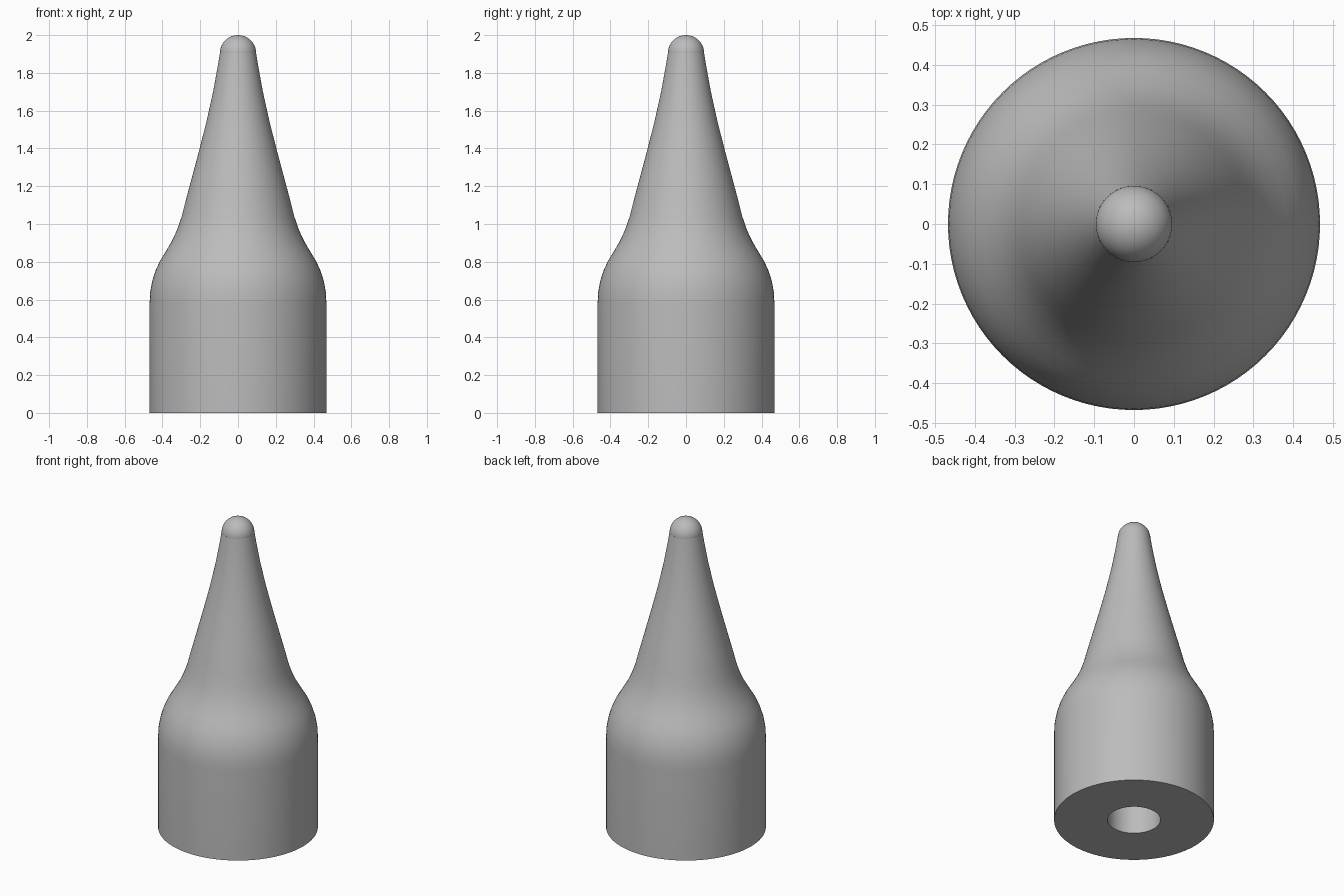
import bpy
import bmesh
import math

SEGMENTS = 96

cube = bpy.data.objects.get("Cube")
if cube:
    bpy.data.objects.remove(cube, do_unlink=True)

# Single grey material
grey = bpy.data.materials.new("plain_grey")
grey.use_nodes = True
color = (0.5, 0.5, 0.5, 1)
grey.diffuse_color = color
grey.node_tree.nodes["Principled BSDF"].inputs["Base Color"].default_value = color


def finish(name, bm):
    """Turn a bmesh into a smooth-shaded grey object."""
    bmesh.ops.recalc_face_normals(bm, faces=bm.faces)
    mesh = bpy.data.meshes.new(name)
    bm.to_mesh(mesh)
    bm.free()
    mesh.materials.append(grey)
    obj = bpy.data.objects.new(name, mesh)
    bpy.context.collection.objects.link(obj)
    bpy.ops.object.select_all(action="DESELECT")
    obj.select_set(True)
    bpy.context.view_layer.objects.active = obj
    bpy.ops.object.shade_smooth_by_angle(angle=math.radians(35))
    return obj


def lathe(name, profile):
    """Spin a closed (radius, height) loop around z."""
    bm = bmesh.new()
    verts = [bm.verts.new((r, 0, z)) for r, z in profile]
    edges = [bm.edges.new((v, verts[i - 1])) for i, v in enumerate(verts)]
    bmesh.ops.spin(bm, geom=verts + edges, cent=(0, 0, 0), axis=(0, 0, 1),
                   angle=math.tau, steps=SEGMENTS, use_merge=True)
    bmesh.ops.remove_doubles(bm, verts=bm.verts, dist=0.0001)
    return finish(name, bm)


# Tapered body: outer wall from base to neck, then the bore back down
outer = [(0.468, 0), (0.468, 0.58), (0.465, 0.64), (0.455, 0.695),
         (0.438, 0.75), (0.415, 0.8), (0.382, 0.855), (0.35, 0.91),
         (0.322, 0.97), (0.298, 1.04), (0.278, 1.12), (0.243, 1.25),
         (0.203, 1.4), (0.165, 1.55), (0.132, 1.7), (0.11, 1.82), (0.096, 1.905)]
bore = [(0.085, 1.9), (0.15, 1.5), (0.155, 1.45), (0.155, 0)]
lathe("tapered_body", outer + bore)

# Ball closing the tip
bm = bmesh.new()
bmesh.ops.create_uvsphere(bm, u_segments=64, v_segments=32, radius=0.096)
bmesh.ops.translate(bm, verts=bm.verts, vec=(0, 0, 1.904))
finish("tip_ball", bm)
